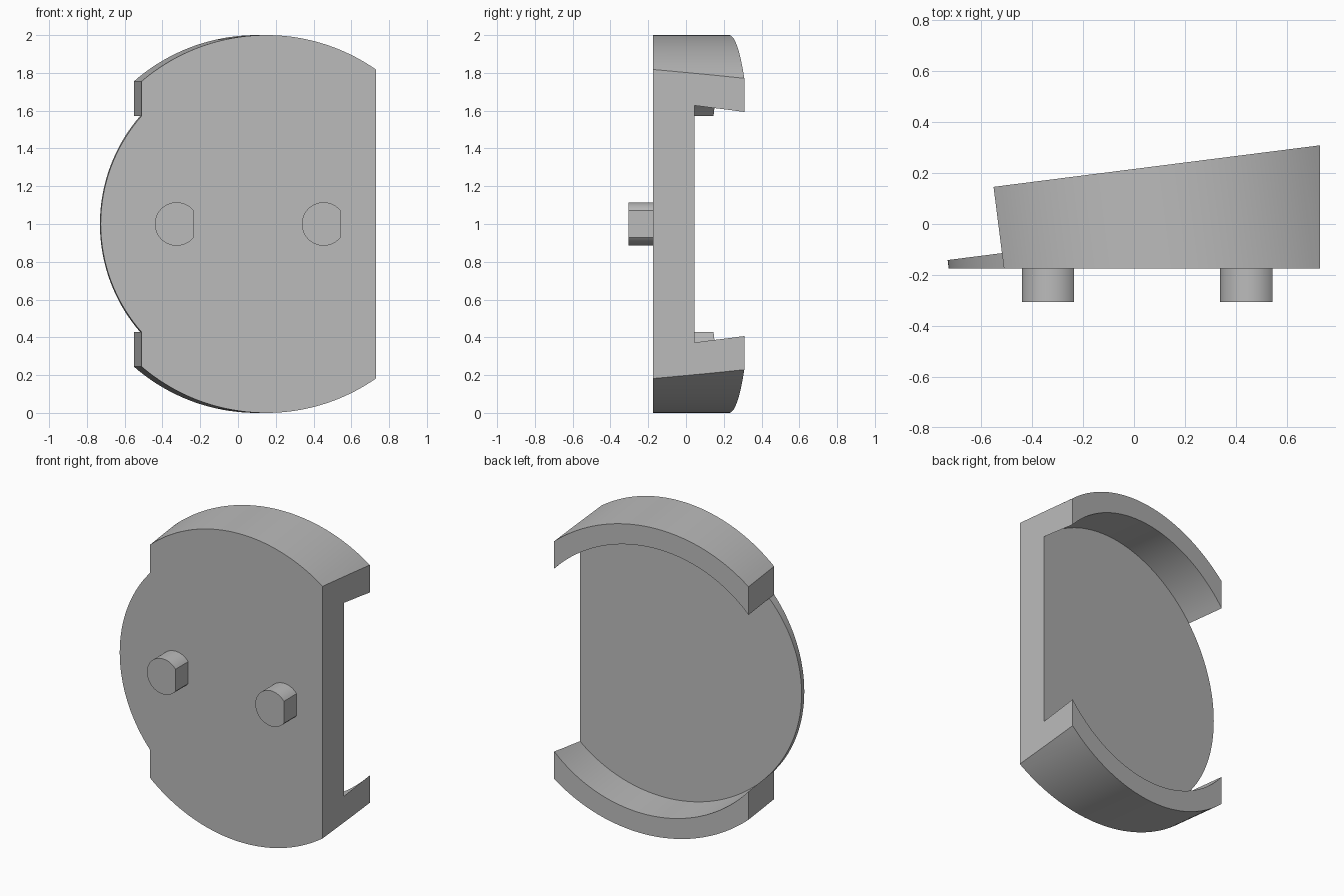
import bpy, bmesh, math
from mathutils import Matrix, Vector

if "Cube" in bpy.data.objects:
    bpy.data.objects.remove(bpy.data.objects["Cube"], do_unlink=True)

grey = bpy.data.materials.new("plain grey")
grey.use_nodes = True
grey.diffuse_color = (0.5, 0.5, 0.5, 1)
grey.node_tree.nodes["Principled BSDF"].inputs["Base Color"].default_value = grey.diffuse_color

TILT = math.radians(7.25)
C, S = math.cos(TILT), math.sin(TILT)
FRONT, RIGHT = -0.175, 0.73      # flat trimmed sides
CENTRE, CUT = 0.127, -0.528      # disc centre and shoulder cut, along the tilted disc
OUTER, INNER = 1.0, 0.87
FLOOR, RIM = -0.048, 0.214       # heights along the disc axis

# Frames: profile x, profile y, depth
TILTED = Matrix(((C, 0, -S, 0), (S, 0, C, 0), (0, 1, 0, 1), (0, 0, 0, 1)))
STRAIGHT = Matrix(((1, 0, 0, 0), (0, 0, 1, 0), (0, 1, 0, 1), (0, 0, 0, 1)))


def arc(cx, cy, r, a, b, n):
    return [(cx + r * math.cos(a + (b - a) * i / n),
             cy + r * math.sin(a + (b - a) * i / n)) for i in range(n + 1)]


def prism(name, outline, low, high, frame):
    """Extrude a closed outline between two depths in the given frame."""
    bm = bmesh.new()
    base = bm.faces.new([bm.verts.new((x, y, low)) for x, y in outline])
    top = bmesh.ops.extrude_face_region(bm, geom=[base])["geom"]
    bmesh.ops.translate(bm, vec=Vector((0, 0, high - low)),
                        verts=[v for v in top if isinstance(v, bmesh.types.BMVert)])
    bm.transform(frame)
    bmesh.ops.recalc_face_normals(bm, faces=bm.faces)
    mesh = bpy.data.meshes.new(name)
    bm.to_mesh(mesh)
    bm.free()
    mesh.materials.append(grey)
    obj = bpy.data.objects.new(name, mesh)
    bpy.context.collection.objects.link(obj)
    return obj


def combine(body, tool, operation):
    """Apply a boolean and discard the tool."""
    mod = body.modifiers.new(operation, "BOOLEAN")
    mod.operation, mod.solver, mod.object = operation, "EXACT", tool
    bpy.context.view_layer.objects.active = body
    bpy.ops.object.modifier_apply(modifier=mod.name)
    bpy.data.objects.remove(tool, do_unlink=True)


# Tilted body: large arc with a smaller arc bulging out past the shoulders
big = math.acos((CUT - CENTRE) / OUTER)
small = math.acos((CUT - CENTRE) / INNER)
outline = (arc(CENTRE, 0, OUTER, -big, big, 120)
           + arc(CENTRE, 0, INNER, small, 2 * math.pi - small, 50))
body = prism("recessed_disc_body", outline, -0.6, RIM, TILTED)

# Round recess, open on the bulging side
recess = arc(CENTRE, 0, INNER, -small, small, 120) + [
    (CUT, 1.2), (-1.5, 1.2), (-1.5, -1.2), (CUT, -1.2)]
combine(body, prism("recess_cutter", recess, FLOOR, 0.6, TILTED), "DIFFERENCE")

# Flat front and flat right-hand side
box = [(-1.5, -1.5), (RIGHT, -1.5), (RIGHT, 1.5), (-1.5, 1.5)]
combine(body, prism("trim_box", box, FRONT, 1.5, STRAIGHT), "INTERSECT")

# Four screw holes following the tilted axis
for x, z in [(-0.278, 0.31), (-0.278, -0.305), (0.54, 0.36), (0.578, -0.305)]:
    u = C * x + S * FRONT
    hole = arc(u, z, 0.088, 0, 2 * math.pi, 48)[:-1]
    combine(body, prism("hole_cutter", hole, -0.6, 0.6, TILTED), "DIFFERENCE")

# Two D-shaped locating pegs on the front
flat = math.acos(0.09 / 0.115)
for x in (-0.325, 0.453):
    peg = arc(x, 0, 0.115, flat, 2 * math.pi - flat, 48)
    combine(body, prism("locating_peg", peg, -0.305, -0.15, STRAIGHT), "UNION")

bpy.ops.object.select_all(action="DESELECT")
body.select_set(True)
bpy.context.view_layer.objects.active = body
bpy.ops.object.shade_smooth_by_angle(angle=math.radians(30))
